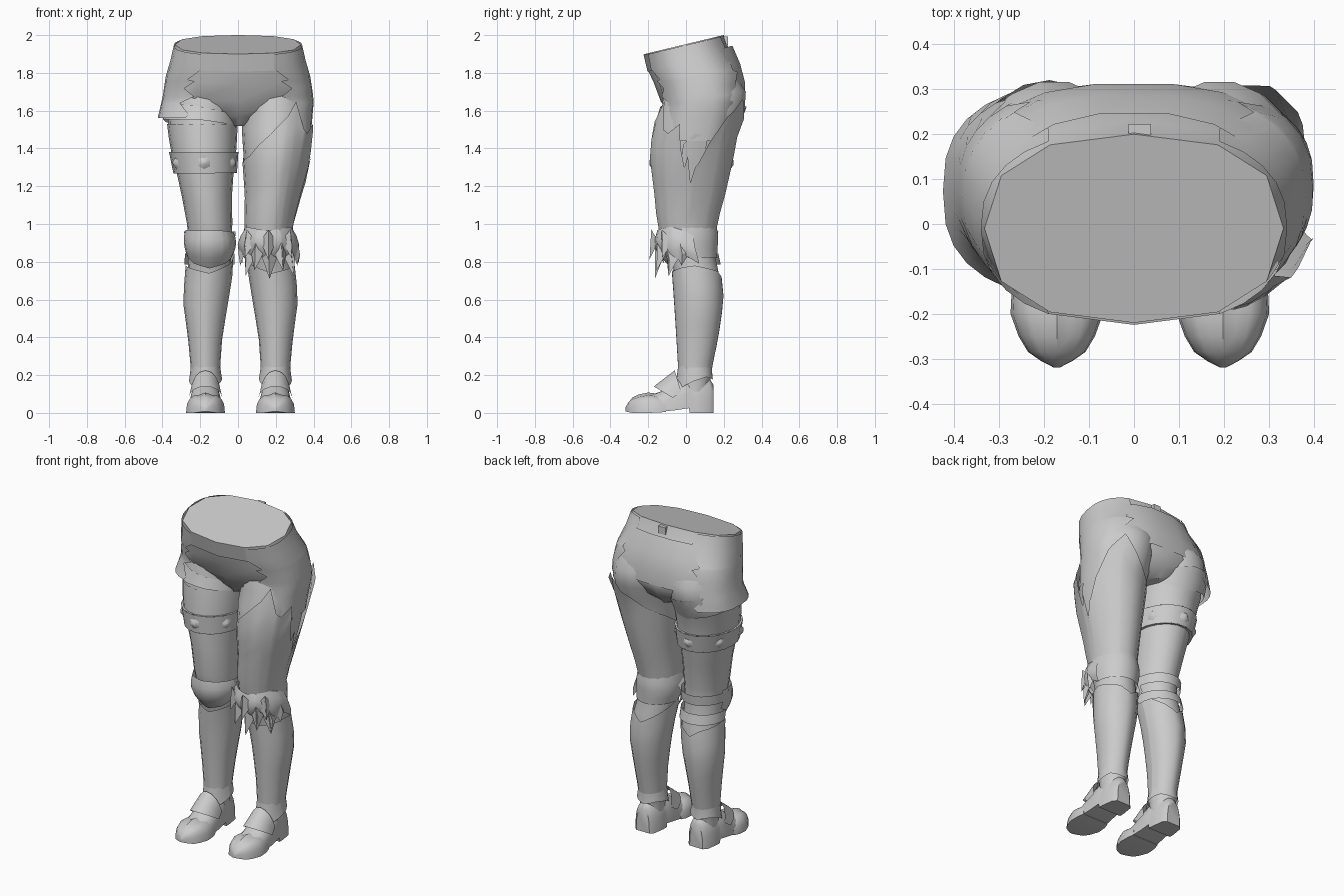
import bpy, bmesh, math
from mathutils import Vector

if "Cube" in bpy.data.objects:
    bpy.data.objects.remove(bpy.data.objects["Cube"])

grey = bpy.data.materials.new("light_grey")
grey.diffuse_color = (0.6, 0.6, 0.6, 1)
grey.use_nodes = True
grey.node_tree.nodes["Principled BSDF"].inputs["Base Color"].default_value = grey.diffuse_color


def finish(name, bm, angle=40):
    me = bpy.data.meshes.new(name)
    bm.to_mesh(me)
    bm.free()
    me.materials.append(grey)
    ob = bpy.data.objects.new(name, me)
    bpy.context.collection.objects.link(ob)
    bpy.ops.object.select_all(action='DESELECT')
    ob.select_set(True)
    bpy.context.view_layer.objects.active = ob
    bpy.ops.object.shade_smooth_by_angle(angle=math.radians(angle))
    return ob


def grid(name, rows, closed=False, caps=False, flip=False):
    """Skin a list of point rows; rows run upward, points run counter-clockwise."""
    bm = bmesh.new()
    vs = [[bm.verts.new(p) for p in r] for r in rows]
    n = len(rows[0])
    for a, b in zip(vs, vs[1:]):
        for i in range(n if closed else n - 1):
            j = (i + 1) % n
            f = [a[i], a[j], b[j], b[i]]
            bm.faces.new(f[::-1] if flip else f)
    if caps:
        bm.faces.new(vs[0])
        bm.faces.new(vs[-1])
        bmesh.ops.recalc_face_normals(bm, faces=bm.faces)
    return finish(name, bm)


def lerp(table, x):
    """Piecewise linear lookup of tuples sorted by their first value."""
    if not isinstance(table, (list, tuple)):
        return (x, table)
    if x <= table[0][0]:
        return table[0]
    for p, q in zip(table, table[1:]):
        if x <= q[0]:
            t = (x - p[0]) / (q[0] - p[0])
            return tuple(u + (v - u) * t for u, v in zip(p, q))
    return table[-1]


def surf(table, z, deg, s=1, off=0):
    """Point on a body profile; 0 deg is outward, -90 deg is the front."""
    h = z
    z, cx, cy, rx, ry, tilt, p = lerp(table, z)
    c, d = math.cos(math.radians(deg)), math.sin(math.radians(deg))
    x = cx + (rx + off) * math.copysign(abs(c) ** (2 / p), c)
    y = (ry + off) * math.copysign(abs(d) ** (2 / p), d)
    return (s * x, cy + y, min(h, z) + tilt * y)


def loft(name, table, n, s=1):
    rows = [[surf(table, r[0], 360 * i / n, s) for i in range(n)] for r in table]
    return grid(name, rows, True, True)


def panel(name, table, s, a0, a1, lo, hi, off, rows=3, step=18):
    """Cloth or plate hugging a profile; lo and hi are heights by angle."""
    k = max(1, round((a1 - a0) / step))
    angs = {a0 + (a1 - a0) * i / k for i in range(k + 1)}
    for e in (lo, hi):
        if isinstance(e, list):
            angs |= {p[0] for p in e if a0 <= p[0] <= a1}
    pts = []
    for j in range(rows + 1):
        t, row = j / rows, []
        for a in sorted(angs):
            l, h = lerp(lo, a)[1], lerp(hi, a)[1]
            o = off(a, t) if callable(off) else off
            row.append(surf(table, l + (h - l) * t, a, s, o))
        pts.append(row)
    return grid(name, pts, flip=s < 0)


# Profiles: z, centre x, centre y, half width, half depth, tilt, squareness
HIP = [(1.45, 0, .055, .395, .215, 0, 2.8), (1.65, 0, .088, .392, .222, 0, 2.6),
       (1.77, 0, .065, .375, .235, .1, 2.5), (1.865, 0, .015, .352, .215, .25, 2.4),
       (1.95, 0, -.01, .333, .21, .24, 2.4)]
PELVIS = [(1.52, 0, .09, .05, .13, 0, 2), (1.57, 0, .095, .2, .175, 0, 2.2)] + HIP[1:]
LEG_L = [(.1, .198, .045, .068, .078, 0, 2), (.2, .198, .045, .07, .08, 0, 2),
         (.4, .2, .06, .084, .104, 0, 2), (.6, .197, .068, .112, .122, 0, 2),
         (.75, .178, .055, .115, .118, 0, 2), (.88, .16, .015, .112, .13, 0, 2),
         (1.0, .162, .005, .12, .152, 0, 2), (1.15, .177, .02, .133, .178, 0, 2),
         (1.35, .192, .03, .162, .21, 0, 2), (1.5, .2, .05, .18, .215, 0, 2),
         (1.6, .203, .09, .183, .223, 0, 2), (1.7, .19, .1, .183, .22, 0, 2),
         (1.8, .175, .09, .16, .17, 0, 2)]
LEG_R = [(z, x - (.026 if z < .8 else .012), y, rx, ry - (.012 if 1.1 < z < 1.55 else 0), t, p)
         for z, x, y, rx, ry, t, p in LEG_L]

loft("pelvis", PELVIS, 12)

# Front waistband, back of the shorts, and the belt loop between shorts and waist
panel("waistband", HIP, 1, -120, -60, 1.86, 1.948, .005, 1, 30)
panel("shorts_back", HIP, 1, 48, 132, 1.66, 1.885,
      lambda a, t: .004 + .022 * t * math.sin(math.radians((a - 48) * 180 / 84)), 3)
bm = bmesh.new()
bmesh.ops.create_cube(bm, size=1)
for v in bm.verts:
    v.co = Vector((.013 + v.co.x * .05, .2 + v.co.y * .045, 1.97 + v.co.z * .045))
finish("belt_loop", bm)

# Torn hip panels: zigzag front and back borders by height
TEAR = [(1.45, 38), (1.52, 50), (1.58, 58), (1.64, 46), (1.68, 60), (1.73, 48),
        (1.78, 58), (1.79, 50), (1.87, 62), (1.945, 60)]
for s, side, bottom in ((1, "left", 1.44), (-1, "right", 1.56)):
    zs = [bottom] + [p[0] for p in TEAR if p[0] > bottom]
    rows = []
    for z in zs:
        w = lerp(TEAR, z)[1]
        if s > 0:
            off = .01 - max(0, .02 * (1.66 - z) / .2)
        else:
            off = .01 + max(0, .022 * (1.66 - z) / .1)
        off = min(off, .01 if z < 1.87 else .006) if z > 1.66 else off
        rows.append([surf(HIP, z, -w + 2 * w * i / 10, s, off) for i in range(11)])
    grid(side + "_hip_panel", rows, flip=s < 0)

for s, side, prof in ((1, "left", LEG_L), (-1, "right", LEG_R)):
    loft(side + "_leg", prof, 18, s)
    cx = prof[0][1]

    # Boot shaft with a pointed top edge, and a flared ankle cuff
    panel(side + "_boot_shaft", prof, s, -180, 180, .17,
          [(-180, .83), (-150, .79), (-90, .74), (-30, .77), (0, .78), (60, .75), (90, .71),
           (120, .75), (180, .83)], lambda a, t: .004 + .008 * t, 6, 20)
    panel(side + "_ankle_cuff", prof, s, -180, 180,
          [(-180, .18), (-130, .14), (-90, .17), (-50, .13), (0, .17), (40, .19),
           (90, .175), (140, .19), (180, .18)],
          .25, lambda a, t: .004 + .014 * (1 - t), 2, 20)

    # Foot sections: y, half width, top, bottom
    def foot(name, secs, n=10, cleft=0):
        rows = []
        for y, w, top, base in secs:
            row = []
            for i in range(n + 1):
                t = math.pi * i / n
                h = (top - base) * math.sin(t) ** .7
                row.append((s * cx + w * math.cos(t), y,
                            base + h * (1 - cleft * (i in (4, 6)))))
            rows.append(row)
        grid(name, rows, True, True)

    foot(side + "_shoe", [(.145, .045, .15, 0), (.125, .066, .18, 0), (.05, .077, .2, 0),
                          (.02, .078, .2, 0), (.015, .078, .2, .025), (-.05, .082, .18, .015),
                          (-.13, .09, .115, .006), (-.2, .09, .09, .004),
                          (-.27, .065, .07, .004)])
    foot(side + "_toe_cap", [(-.105, .09, .085, .006), (-.14, .1, .1, .002),
                             (-.2, .103, .108, 0), (-.25, .085, .098, 0),
                             (-.285, .064, .08, 0), (-.305, .035, .055, .004),
                             (-.32, .006, .03, .008)], cleft=.08)

    # Instep plate with a peaked top and pointed front
    rows = []
    for t in (0, .5, 1):
        row = []
        for i in range(9):
            a = math.pi * i / 8
            peak = math.sin(a)
            row.append((s * cx + (.09 - .012 * t) * math.cos(a),
                        -.07 - .1 * (1 - t) * peak + .045 * t - .035 * t * peak,
                        .08 + .03 * t + (.06 + .055 * t) * peak))
        rows.append(row)
    grid(side + "_instep_plate", rows)

# Right thigh: flared hem, wrap, studded band
panel("right_shorts_hem", LEG_R, -1, -180, 180,
      [(-180, 1.51), (-90, 1.55), (0, 1.555), (90, 1.49), (180, 1.51)],
      [(-180, 1.56), (-90, 1.62), (0, 1.66), (90, 1.62), (180, 1.56)],
      lambda a, t: .006 + .02 * (1 - t) * (1 + math.cos(math.radians(a))) / 2, 2)
panel("right_thigh_wrap", LEG_R, -1, -180, 180, 1.38, 1.53, .006, 2)
panel("right_thigh_band", LEG_R, -1, -180, 180,
      [(-180, 1.27), (90, 1.265), (180, 1.27)], 1.38, .018, 1)
for k, z in enumerate((1.27, 1.38)):
    rim = [[surf(LEG_R, z, 20 * i, -1, o) for i in range(18)] for o in (0, .018)]
    grid("thigh_band_rim_%d" % (k + 1), rim, True, flip=k == 0)
for k in range(6):
    bm = bmesh.new()
    bmesh.ops.create_cone(bm, segments=6, radius1=.036, radius2=.012, depth=.018, cap_ends=True)
    a = -150 + 60 * k
    centre = Vector(surf(LEG_R, 1.325, a, -1, .02))
    turn = Vector((-math.cos(math.radians(a)), math.sin(math.radians(a)), 0)).to_track_quat('Z', 'Y')
    for v in bm.verts:
        v.co = centre + turn @ v.co
    finish("band_stud_%d" % (k + 1), bm, 50)

# Right knee: domed cap and two straps behind
panel("right_knee_cap", LEG_R, -1, -190, 10,
      [(-190, .86), (-130, .79), (-90, .765), (-50, .79), (10, .86)],
      [(-190, .95), (-120, .965), (-60, .965), (10, .97)],
      lambda a, t: .012 + .03 * math.sin(math.pi * t) * (.4 + .6 * max(0, math.sin(math.radians(-a)))), 4)
for k, z in enumerate((.925, .81)):
    panel("right_knee_strap_%d" % (k + 1), LEG_R, -1, -10, 190, z - .025, z + .035, .02, 1)

# Left leg: torn legging with a zigzag top
panel("left_legging", LEG_L, 1, -180, 180, .96,
      [(-180, 1.32), (-140, 1.36), (-100, 1.47), (-72, 1.57), (-58, 1.65), (-44, 1.5),
       (-36, 1.48), (-22, 1.53), (-14, 1.38), (-9, 1.3), (-5, 1.36), (0, 1.22),
       (5, 1.3), (9, 1.32), (20, 1.43), (35, 1.57), (55, 1.66), (80, 1.56),
       (120, 1.46), (150, 1.4), (180, 1.32)],
      lambda a, t: .008 + .024 * t * max(0, math.cos(math.radians(a))) ** .5, 6, 20)
panel("left_legging_tear", LEG_L, 1, -14, 18,
      [(-14, 1.3), (-6, 1.18), (-2, 1.22), (2, 1.02), (6, 1.1), (10, 1.16), (18, 1.3)],
      [(-14, 1.42), (0, 1.48), (18, 1.46)], .012, 3)
panel("left_knee_back", LEG_L, 1, -10, 190, .82, .99,
      lambda a, t: .008 + .016 * math.sin(math.pi * t), 4)

# Left knee: ragged fur pad with broad hanging tufts
rag = [(-190 + 25 * i, .79 + .05 * (i % 2)) for i in range(9)]
panel("left_knee_fur", LEG_L, 1, -190, 10, rag,
      [(-190, .94), (-150, .985), (-90, .965), (-30, .985), (10, .95)],
      lambda a, t: .012 + .04 * math.sin(math.pi * (.2 + .78 * t)), 4)
TUFTS = [(z, d, a) for z, d, angs in ((.91, .09, (-135, -90, -45)),
                                      (.86, .1, (-165, -115, -65, -15)),
                                      (.83, .11, (-138, -90, -42))) for a in angs]
for k, (z, drop, a) in enumerate(TUFTS):
    bm = bmesh.new()
    front = max(0, math.sin(math.radians(-a)))
    ring = [bm.verts.new(surf(LEG_L, z + dz, a + da, 1, o)) for da, dz, o in
            ((-17, 0, .03), (0, .06, .045), (17, 0, .03), (0, -.02, .05 + .02 * front))]
    x, y, _ = surf(LEG_L, z, a, 1, .035 + .035 * front)
    tip = bm.verts.new((x, y, z - drop * (.7 + .4 * front)))
    for i in range(4):
        bm.faces.new((ring[i], ring[(i + 1) % 4], tip))
    bm.faces.new((ring[0], ring[1], ring[3]))
    bm.faces.new((ring[1], ring[2], ring[3]))
    bmesh.ops.recalc_face_normals(bm, faces=bm.faces)
    finish("left_fur_tuft_%d" % (k + 1), bm, 25)
